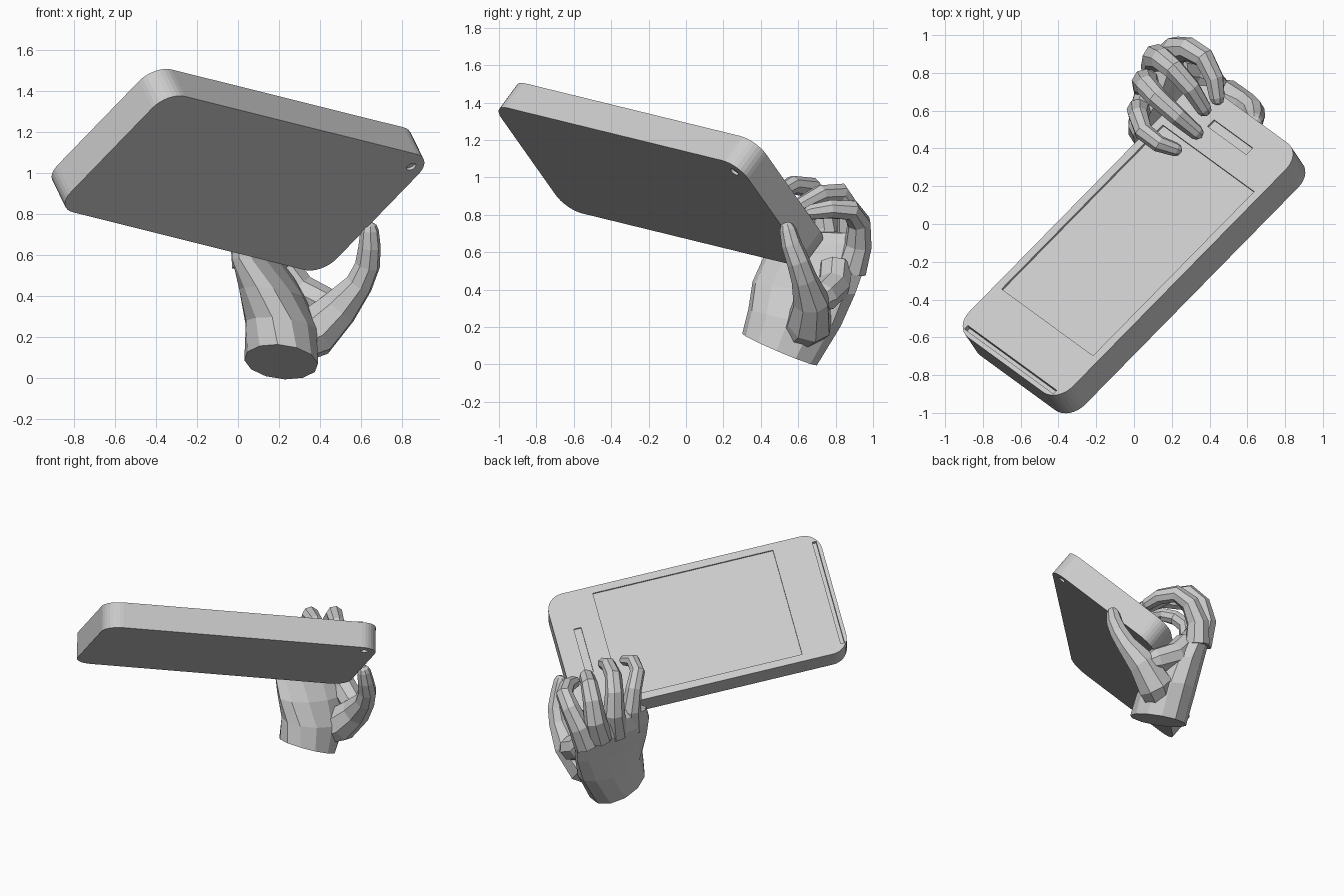
import bpy, bmesh, math
from mathutils import Vector, Matrix

if "Cube" in bpy.data.objects:
    bpy.data.objects.remove(bpy.data.objects["Cube"])

def make_object(name, bm):
    bmesh.ops.recalc_face_normals(bm, faces=bm.faces[:])
    me = bpy.data.meshes.new(name)
    bm.to_mesh(me)
    bm.free()
    ob = bpy.data.objects.new(name, me)
    bpy.context.collection.objects.link(ob)
    return ob

def skin(name, rings):
    """Join equal-sized rings of points into a closed flat-shaded body."""
    bm = bmesh.new()
    vs = [[bm.verts.new(p) for p in r] for r in rings]
    n = len(vs[0])
    for a, b in zip(vs, vs[1:]):
        for i in range(n):
            j = (i + 1) % n
            bm.faces.new((a[i], a[j], b[j], b[i]))
    bm.faces.new(vs[0])
    bm.faces.new(vs[-1])
    return make_object(name, bm)

def digit(name, path, sides=8):
    """Faceted tube along (x, y, z, radius) points, rounded off at the tip."""
    pts = [Vector(p[:3]) for p in path]
    rad = [p[3] for p in path]
    end = (pts[-1] - pts[-2]).normalized()
    tip, r = pts[-1], rad[-1]
    pts += [tip + end * r * 0.6, tip + end * r * 0.9]
    rad += [r * 0.75, r * 0.3]
    rings, side = [], Vector((0.6, -0.8, 0.1))
    for i, p in enumerate(pts):
        t = (pts[min(i + 1, len(pts) - 1)] - pts[max(i - 1, 0)]).normalized()
        side = (side - t * side.dot(t)).normalized()
        up = t.cross(side)
        rings.append([p + rad[i] * (side * math.cos(a) + up * math.sin(a))
                      for a in (math.tau * k / sides for k in range(sides))])
    return skin(name, rings)

# Phone frame: long axis u, short axis w, screen normal n
u = Vector((0.69, 0.703, -0.172)).normalized()
w = Vector((-0.626, 0.447, -0.639))
w = (w - u * w.dot(u)).normalized()
n = u.cross(w)
place = Matrix.Translation((0, -0.134, 1.015)) @ Matrix((u, w, n)).transposed().to_4x4()
A, B, R, H = 0.938, 0.44, 0.12, 0.0875

# Phone body: rounded rectangle slab
outline = []
for sx, sy, start in ((1, 1, 0), (-1, 1, 90), (-1, -1, 180), (1, -1, 270)):
    for k in range(9):
        a = math.radians(start + k * 90 / 8)
        outline.append((sx * (A - R) + R * math.cos(a), sy * (B - R) + R * math.sin(a)))
body = skin("phone_body", [[(x, y, z) for x, y in outline] for z in (-H, H)])
body.matrix_world = place

# Recesses: screen, earpiece, end slot and rear lens
bm = bmesh.new()
for x0, x1, y0, y1, depth in ((-0.618, 0.618, -0.39, 0.39, 0.012),
                              (0.755, 0.805, -0.17, 0.16, 0.012),
                              (-0.912, -0.886, -0.38, 0.38, 0.03)):
    m = Matrix.Translation(((x0 + x1) / 2, (y0 + y1) / 2, H)) @ Matrix.Diagonal((x1 - x0, y1 - y0, 2 * depth, 1))
    bmesh.ops.create_cube(bm, size=1, matrix=m)
bmesh.ops.create_cone(bm, cap_ends=True, segments=16, radius1=0.025, radius2=0.025,
                      depth=0.03, matrix=Matrix.Translation((0.855, -0.355, -H)))
cutter = make_object("recess_cutter", bm)
cutter.matrix_world = place
cutter.hide_render = True
cutter.hide_set(True)
mod = body.modifiers.new("recesses", 'BOOLEAN')
mod.operation = 'DIFFERENCE'
mod.solver = 'EXACT'
mod.object = cutter

# Palm: oval sections from cut wrist to knuckles (centre, long half, thin half, tilt, turn)
sections = [((0.21, 0.50, 0.08), 0.200, 0.180, -0.42, 85),
            ((0.21, 0.58, 0.25), 0.250, 0.175, -0.18, 80),
            ((0.17, 0.63, 0.41), 0.285, 0.150, -0.10, 74),
            ((0.11, 0.69, 0.56), 0.290, 0.105, -0.06, 69),
            ((0.10, 0.71, 0.66), 0.265, 0.085, -0.04, 67),
            ((0.10, 0.72, 0.71), 0.200, 0.050, 0.00, 67)]
rings = []
for (cx, cy, cz), lng, thin, tilt, turn in sections:
    t = math.radians(turn)
    ring = []
    for k in range(12):
        a = math.tau * k / 12
        p, q = lng * math.cos(a), thin * math.sin(a)
        dx, dy = p * math.cos(t) - q * math.sin(t), p * math.sin(t) + q * math.cos(t)
        ring.append((cx + dx, cy + dy, cz + tilt * dy - 0.08 * dx))
    rings.append(ring)
skin("palm", rings)

# Thumb pressing under the phone
digit("thumb", [(0.26, 0.60, 0.16, 0.10), (0.37, 0.66, 0.22, 0.125), (0.49, 0.67, 0.34, 0.10),
                (0.59, 0.63, 0.46, 0.070), (0.63, 0.60, 0.55, 0.062), (0.64, 0.565, 0.64, 0.055),
                (0.64, 0.545, 0.72, 0.045)])
# Web between thumb and index finger
digit("thumb_web", [(0.22, 0.80, 0.52, 0.09), (0.30, 0.79, 0.42, 0.09), (0.42, 0.73, 0.36, 0.085)])

# Fingers curling over the edge onto the screen side
fingers = {
    "index_finger": [(0.19, 0.88, 0.50, 0.085), (0.22, 0.92, 0.64, 0.075), (0.29, 0.925, 0.76, 0.064),
                     (0.37, 0.88, 0.825, 0.058), (0.425, 0.77, 0.83, 0.052), (0.44, 0.67, 0.815, 0.043)],
    "middle_finger": [(0.12, 0.82, 0.55, 0.085), (0.12, 0.88, 0.70, 0.075), (0.15, 0.87, 0.83, 0.064),
                      (0.21, 0.82, 0.915, 0.058), (0.30, 0.72, 0.91, 0.052), (0.37, 0.61, 0.85, 0.043)],
    "ring_finger": [(0.08, 0.70, 0.55, 0.085), (0.06, 0.75, 0.72, 0.073), (0.07, 0.73, 0.86, 0.062),
                    (0.12, 0.67, 0.945, 0.057), (0.23, 0.57, 0.96, 0.050), (0.33, 0.485, 0.91, 0.041)],
    "little_finger": [(0.05, 0.57, 0.55, 0.080), (0.025, 0.60, 0.70, 0.065), (0.025, 0.57, 0.84, 0.054),
                      (0.05, 0.49, 0.93, 0.050), (0.13, 0.425, 0.96, 0.045), (0.22, 0.395, 0.93, 0.037)],
}
for name, path in fingers.items():
    digit(name, path)
